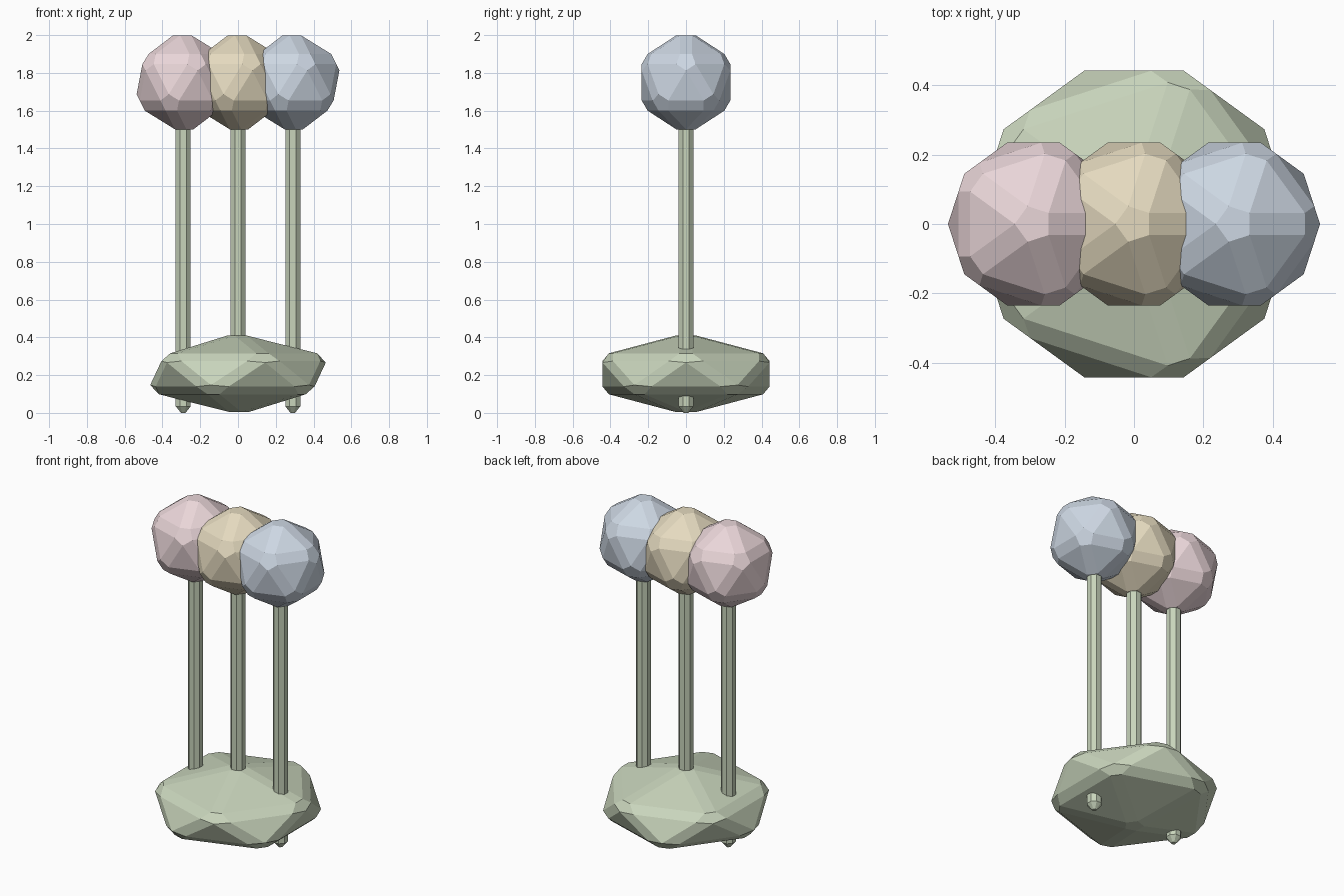
import bpy, bmesh, math
from mathutils import Matrix

if "Cube" in bpy.data.objects:
    bpy.data.objects.remove(bpy.data.objects["Cube"])


def material(name, rgb):
    m = bpy.data.materials.new(name)
    m.diffuse_color = (*rgb, 1)
    m.use_nodes = True
    m.node_tree.nodes["Principled BSDF"].inputs["Base Color"].default_value = m.diffuse_color
    return m


def finish(bm, name, mat):
    me = bpy.data.meshes.new(name)
    bm.to_mesh(me)
    bm.free()
    me.materials.append(mat)
    ob = bpy.data.objects.new(name, me)
    bpy.context.collection.objects.link(ob)
    return ob


def faceted_ball(name, loc, radius, height, mat, bevel=0.034):
    # icosahedron with a single flat chamfer on every edge
    bm = bmesh.new()
    bmesh.ops.create_icosphere(bm, subdivisions=1, radius=1)
    bmesh.ops.scale(bm, vec=(radius, radius, height), verts=bm.verts)
    bmesh.ops.bevel(bm, geom=bm.edges[:], offset=bevel, offset_type='OFFSET',
                    segments=1, profile=0.5, affect='EDGES', clamp_overlap=True)
    bmesh.ops.translate(bm, vec=loc, verts=bm.verts)
    return finish(bm, name, mat)


def stem(name, x, z0, mat, top=1.62, r=0.043, tip=0.035):
    # eight-sided rod with a tapered foot
    bm = bmesh.new()
    rot = Matrix.Rotation(math.pi / 8, 4, 'Z')
    length = top - z0 - tip
    bmesh.ops.create_cone(bm, cap_ends=True, segments=8, radius1=r, radius2=r, depth=length,
                          matrix=Matrix.Translation((x, 0, z0 + tip + length / 2)) @ rot)
    foot = min(bm.faces, key=lambda f: f.calc_center_median().z)
    new = bmesh.ops.extrude_discrete_faces(bm, faces=[foot])["faces"][0]
    for v in new.verts:
        v.co.x = x + (v.co.x - x) * 0.3
        v.co.y *= 0.3
        v.co.z = z0
    return finish(bm, name, mat)


green = material("leaf_green", (0.58, 0.66, 0.50))
colours = [("left", -0.29, material("pink", (0.82, 0.67, 0.69))),
           ("middle", 0.0, material("yellow", (0.78, 0.70, 0.52))),
           ("right", 0.29, material("blue", (0.61, 0.68, 0.77)))]

# leafy base clump
faceted_ball("leaf_base", (0, 0, 0.207), 0.54, 0.22, green)

# three stems, each with a flower head
for side, x, mat in colours:
    stem(side + "_stem", x, 0.0 if x else 0.1, green)
    faceted_ball(side + "_flower_head", (x, 0, 1.75), 0.29, 0.29, mat)
